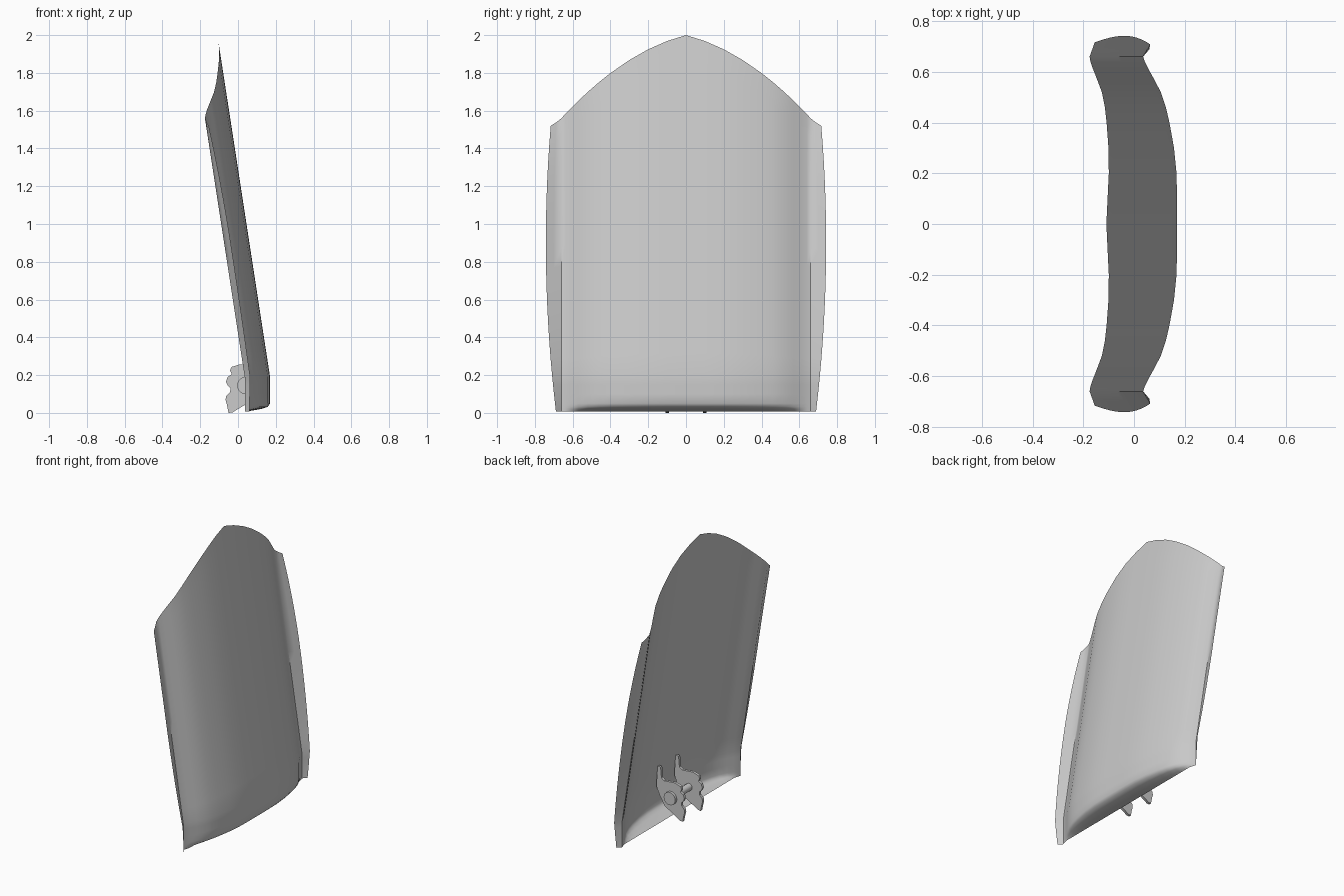
import bpy, bmesh, math

cube = bpy.data.objects.get("Cube")
if cube:
    bpy.data.objects.remove(cube, do_unlink=True)

# Single painted grey finish
grey = bpy.data.materials.new("plain_grey")
grey.use_nodes = True
colour = (0.6, 0.6, 0.6, 1)
grey.diffuse_color = colour
grey.node_tree.nodes["Principled BSDF"].inputs["Base Color"].default_value = colour


def finish(name, bm, angle):
    mesh = bpy.data.meshes.new(name)
    bm.to_mesh(mesh)
    bm.free()
    obj = bpy.data.objects.new(name, mesh)
    bpy.context.collection.objects.link(obj)
    mesh.materials.append(grey)
    bpy.ops.object.select_all(action="DESELECT")
    obj.select_set(True)
    bpy.context.view_layer.objects.active = obj
    bpy.ops.object.shade_smooth_by_angle(angle=math.radians(angle))
    return obj


# Cross-section of the curved panel: half width and setback from the crown
SECTION = [(0, 0), (.1, 0), (.2, -.002), (.3, -.012), (.4, -.03), (.46, -.044),
           (.52, -.064), (.57, -.09), (.61, -.112), (.64, -.127), (.66, -.134)]
VALLEY = SECTION[-1]
KNEE = .19
# Curl along the bottom: height and how far the sheet turns under
CURL = [(.008, 1), (.014, .7), (.022, .35), (.032, .1), (.05, 0), (.1, 0), (.15, 0)]


def crown(z):
    return .199 - .154 * max(z, KNEE)


def panel_point(y, setback, z, under):
    wall = crown(z) + setback
    return wall + under * (min(wall, .05) - wall), y, z


def flange_point(k, z):
    # Flared side lip, widest near mid height
    bow = (z - .9) / .88
    reach = .082 - .052 * bow ** 2
    flare = .035 - (.042 if z > .9 else .01) * bow ** 2
    return crown(z) + VALLEY[1] + flare * k, VALLEY[0] + reach * k, z


def heights(top, steps=14):
    return list(CURL) + [(KNEE + (top - KNEE) * i / steps, 0) for i in range(steps + 1)]


columns = [[panel_point(y, s, z, u) for z, u in heights(2 - .25 * y - .632 * y * y)]
           for y, s in SECTION]
columns += [[flange_point(k, z) for z, u in heights(1.555 - .035 * k)] for k in (.5, 1)]

# Panel sheet, mirrored across the middle
bm = bmesh.new()
for side in (1, -1):
    grid = [[bm.verts.new((x, y * side, z)) for x, y, z in col] for col in columns]
    for a, b in zip(grid, grid[1:]):
        for i in range(len(a) - 1):
            quad = (a[i], b[i], b[i + 1], a[i + 1])
            bm.faces.new(quad if side > 0 else quad[::-1])
bmesh.ops.remove_doubles(bm, verts=bm.verts, dist=.0005)
bmesh.ops.recalc_face_normals(bm, faces=bm.faces)
bm.faces.ensure_lookup_table()
if bm.faces[len(bm.faces) // 4].normal.x < 0:
    bmesh.ops.reverse_faces(bm, faces=bm.faces)
finish("curved_panel", bm, 42)

# Scalloped mounting plates with a prong lying against the inner wall
PLATE = [(.145, .34), (.122, .34), (.115, .265), (.095, .25), (.01, .257), (-.035, .243),
         (-.042, .225), (-.033, .205), (-.055, .19), (-.064, .165), (-.055, .145),
         (-.04, .13), (-.042, .11), (-.062, .09), (-.066, .07), (-.058, .04),
         (-.05, 0), (-.03, .002), (.09, .075), (.13, .14), (.155, .2)]
THICK = .018


def bracket_plate(name, y):
    bm = bmesh.new()
    face = bm.faces.new([bm.verts.new((x, y - THICK / 2, z)) for x, z in PLATE])
    out = bmesh.ops.extrude_face_region(bm, geom=[face])
    verts = [v for v in out["geom"] if isinstance(v, bmesh.types.BMVert)]
    bmesh.ops.translate(bm, verts=verts, vec=(0, THICK, 0))
    bmesh.ops.recalc_face_normals(bm, faces=bm.faces)
    finish(name, bm, 35)


def round_pin(name, radius, y, length):
    bpy.ops.mesh.primitive_cylinder_add(vertices=24, radius=radius, depth=length,
                                        location=(.04, y, .145),
                                        rotation=(math.pi / 2, 0, 0))
    pin = bpy.context.object
    pin.name = name
    pin.data.materials.append(grey)
    bpy.ops.object.shade_smooth_by_angle(angle=math.radians(35))


for label, side in (("rear", 1), ("front", -1)):
    bracket_plate(label + "_bracket_plate", side * .1)
    round_pin(label + "_pin_head", .045, side * .117, .02)
round_pin("cross_pin", .025, 0, .2)
